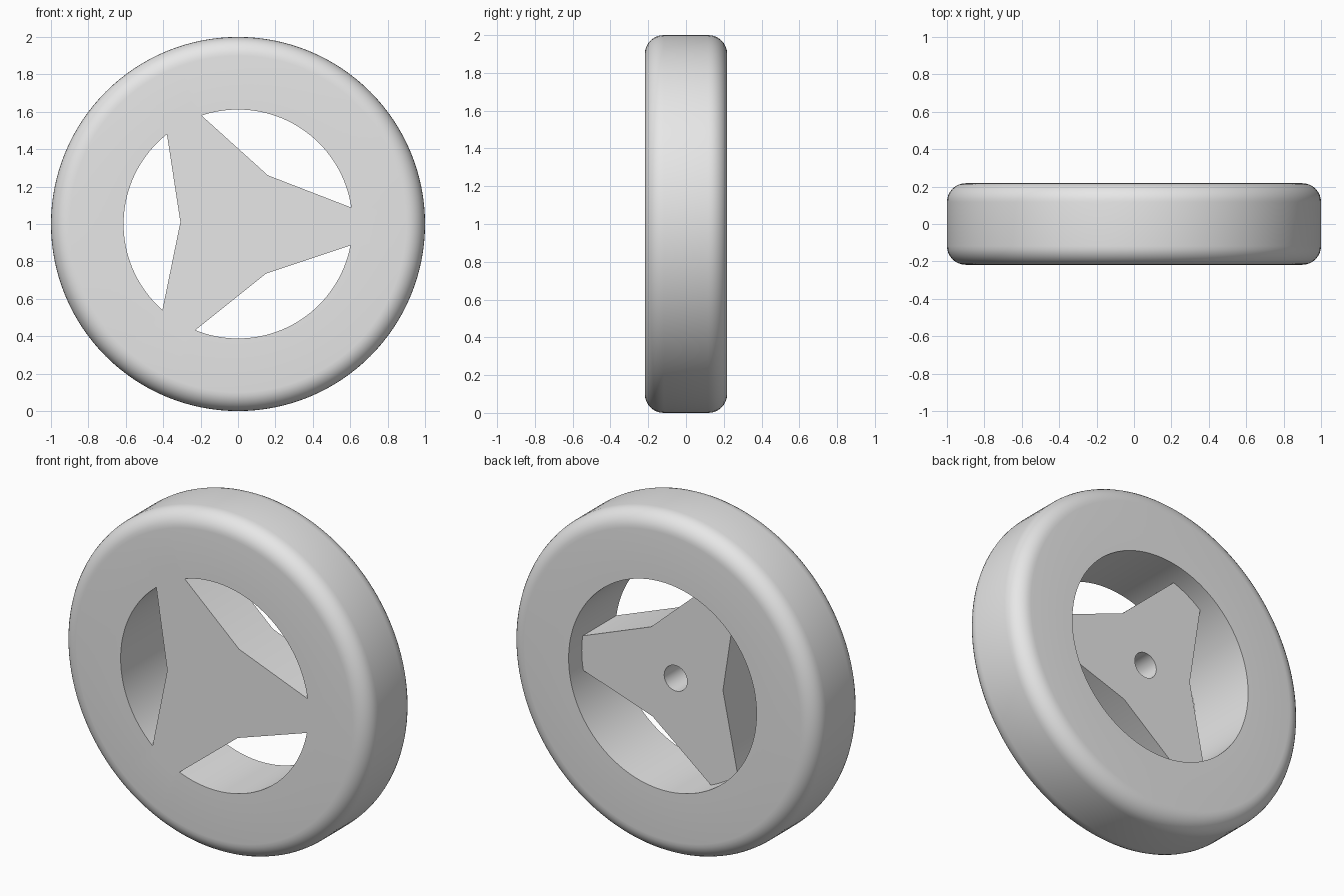
import bpy, bmesh, math
from mathutils import Matrix, Vector

if "Cube" in bpy.data.objects:
    bpy.data.objects.remove(bpy.data.objects["Cube"])

HALF = 0.218      # half width of the wheel
R_IN = 0.612      # inner radius of the rim
BACK = 0.096      # y of the recessed back of the spokes

grey = bpy.data.materials.new("light grey")
grey.diffuse_color = (0.8, 0.8, 0.8, 1)
grey.use_nodes = True
grey.node_tree.nodes["Principled BSDF"].inputs["Base Color"].default_value = grey.diffuse_color


def make_object(name, bm):
    bmesh.ops.recalc_face_normals(bm, faces=bm.faces)
    mesh = bpy.data.meshes.new(name)
    bm.to_mesh(mesh)
    bm.free()
    ob = bpy.data.objects.new(name, mesh)
    bpy.context.collection.objects.link(ob)
    mesh.materials.append(grey)
    return ob


def boolean(target, tool, operation):
    mod = target.modifiers.new(operation.title(), 'BOOLEAN')
    mod.operation = operation
    mod.solver = 'EXACT'
    mod.object = tool
    bpy.context.view_layer.objects.active = target
    bpy.ops.object.modifier_apply(modifier=mod.name)
    bpy.data.objects.remove(tool, do_unlink=True)


# Rim: rounded profile (radius, y) revolved about the y axis
B, SEG, N = 0.1, 8, 128
profile = [(R_IN, -HALF)]
for cy, start in ((-HALF + B, -90), (HALF - B, 0)):
    for i in range(SEG + 1):
        a = math.radians(start + 90 * i / SEG)
        profile.append((1 - B + B * math.cos(a), cy + B * math.sin(a)))
profile.append((R_IN, HALF))
bm = bmesh.new()
rings = []
for k in range(N):
    t = 2 * math.pi * k / N
    rings.append([bm.verts.new((r * math.cos(t), y, 1 + r * math.sin(t)))
                  for r, y in profile])
for k in range(N):
    a, b = rings[k], rings[(k + 1) % N]
    for j in range(len(profile)):
        m = (j + 1) % len(profile)
        bm.faces.new((a[j], a[m], b[m], b[j]))
wheel = make_object("wheel", bm)

# Spokes: three-armed plate, arm ends pushed a little into the rim
arms = [((0.60, 0.09), (0.60, -0.115), (0.15, -0.265)),
        ((-0.225, -0.565), (-0.403, -0.455), (-0.308, 0.01)),
        ((-0.38, 0.48), (-0.195, 0.58), (0.16, 0.26))]
outline = []
for i, (p, q, inner) in enumerate(arms):
    before = Vector(arms[i - 1][2])
    p, q, inner = Vector(p), Vector(q), Vector(inner)
    outline += [p + (p - before).normalized() * 0.06,
                q + (q - inner).normalized() * 0.06, inner]
bm = bmesh.new()
face = bm.faces.new([bm.verts.new((x, -HALF, 1 + z)) for x, z in outline])
ext = bmesh.ops.extrude_face_region(bm, geom=[face], use_keep_orig=True)
bmesh.ops.translate(bm, vec=(0, BACK + HALF, 0),
                    verts=[v for v in ext["geom"] if isinstance(v, bmesh.types.BMVert)])
spokes = make_object("spokes", bm)

# Blind axle hole in the back of the spokes
bm = bmesh.new()
depth = 0.17
bmesh.ops.create_cone(bm, cap_ends=True, segments=32, radius1=0.075, radius2=0.075,
                      depth=depth + 0.1,
                      matrix=Matrix.Translation((0, BACK - depth + (depth + 0.1) / 2, 1))
                      @ Matrix.Rotation(math.pi / 2, 4, 'X'))
hole = make_object("axle_hole_cutter", bm)
hole.hide_render = True
boolean(spokes, hole, 'DIFFERENCE')

# Join the spokes and the rim into one body
boolean(wheel, spokes, 'UNION')
bpy.ops.object.select_all(action='DESELECT')
wheel.select_set(True)
bpy.context.view_layer.objects.active = wheel
bpy.ops.object.shade_smooth_by_angle(angle=math.radians(30))
